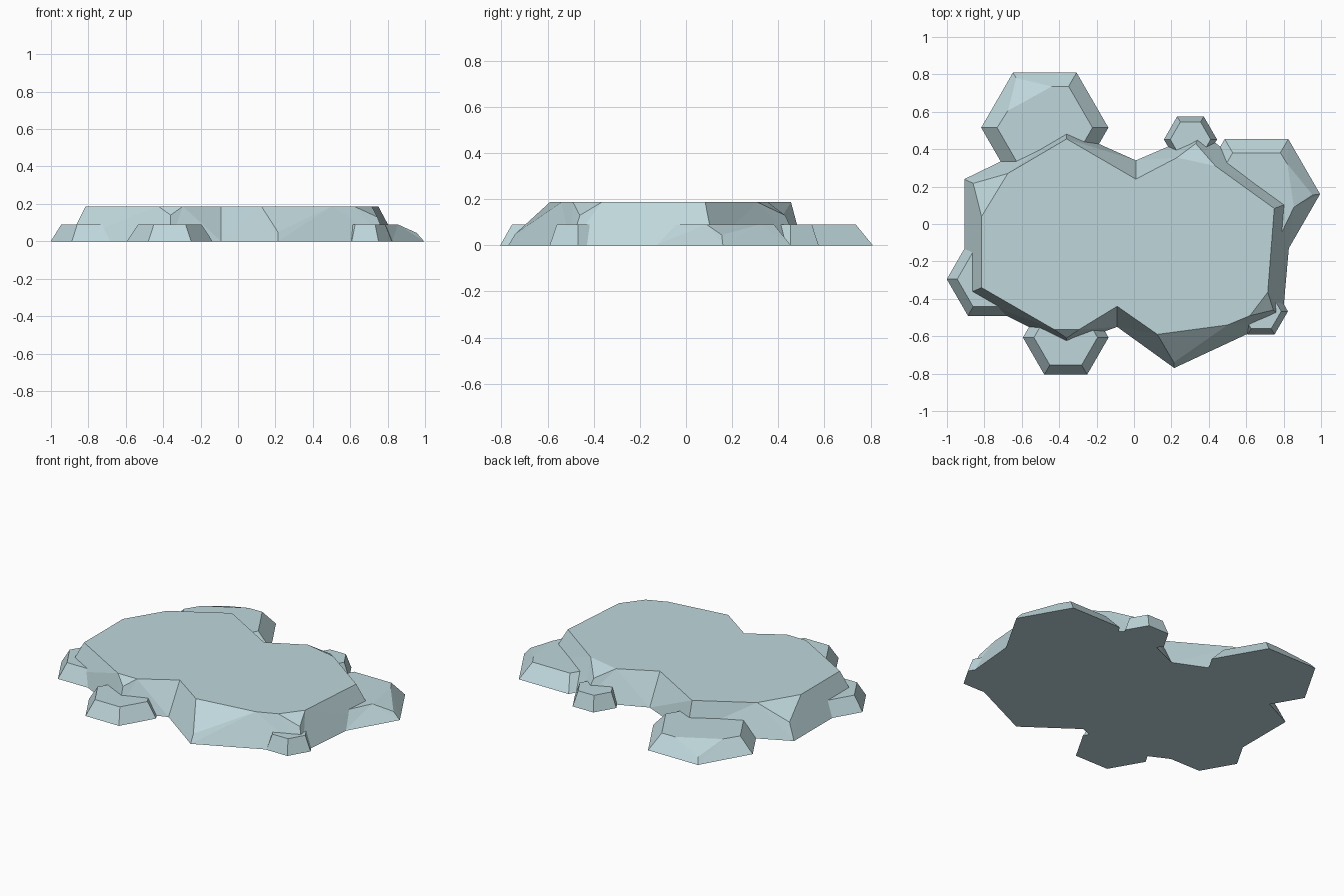
import bpy, bmesh
from math import cos, sin, pi

if "Cube" in bpy.data.objects:
    bpy.data.objects.remove(bpy.data.objects["Cube"])

stone = bpy.data.materials.new("pale_stone")
stone.diffuse_color = (0.52, 0.68, 0.71, 1)
stone.use_nodes = True
stone.node_tree.nodes["Principled BSDF"].inputs["Base Color"].default_value = stone.diffuse_color


def build(name, corners, height):
    """Flat-topped rock. Each corner is (foot, top) or, when its tip is
    chipped off, (foot, top_before, chip_xyz, top_after)."""
    bm = bmesh.new()
    feet, before, after, chips = [], [], [], []
    for c in corners:
        feet.append(bm.verts.new((*c[0], 0)))
        before.append(bm.verts.new((*c[1], height)))
        if len(c) == 4:
            chips.append(bm.verts.new(c[2]))
            after.append(bm.verts.new((*c[3], height)))
        else:
            chips.append(None)
            after.append(before[-1])
    n = len(corners)
    for i in range(n):
        j = (i + 1) % n
        wall = [feet[i], feet[j], chips[j], before[j], after[i], chips[i]]
        bm.faces.new([v for v in wall if v])
        if chips[i]:
            bm.faces.new((before[i], chips[i], after[i]))
    top = []
    for a, b in zip(before, after):
        top += [a] if a is b else [a, b]
    bm.faces.new(top)
    bm.faces.new(feet[::-1])
    # walls are slightly non-planar, so split them cleanly
    bmesh.ops.triangulate(bm, faces=bm.faces[:])
    bmesh.ops.recalc_face_normals(bm, faces=bm.faces[:])
    mesh = bpy.data.meshes.new(name)
    bm.to_mesh(mesh)
    bm.free()
    mesh.materials.append(stone)
    bpy.context.collection.objects.link(bpy.data.objects.new(name, mesh))


def hex_rock(name, x, y, r_foot, r_top, chip=None):
    """Six-sided small rock; chip = (corner index, before, chip point, after)."""
    corners = []
    for k in range(6):
        c, s = cos(k * pi / 3), sin(k * pi / 3)
        corner = [(x + r_foot * c, y + r_foot * s), (x + r_top * c, y + r_top * s)]
        if chip and chip[0] == k:
            corner = [corner[0], *chip[1:]]
        corners.append(corner)
    build(name, corners, 0.09)


# Large central slab, counter-clockwise from front left
build("main_slab", [
    ((-.907, -.38), (-.815, -.34)),
    ((-.36, -.65), (-.425, -.565), (-.36, -.61, .14), (-.295, -.565)),
    ((-.09, -.55), (-.09, -.44)),
    ((.215, -.77), (.125, -.59), (.213, -.74, .05), (.50, -.54)),
    ((.795, -.50), (.62, -.49), (.745, -.46, .13), (.715, -.365)),
    ((.85, .12), (.75, .083)),
    ((.36, .49), (.435, .31), (.33, .43, .13), (.23, .355)),
    ((.01, .34), (.01, .24)),
    ((-.36, .505), (-.36, .455)),
    ((-.907, .24), (-.675, .27), (-.86, .217, .095), (-.815, .04)),
], 0.187)

# Small rocks around the rim
hex_rock("back_left_rock", -.477, .515, .34, .255,
         (2, (-.44, .735), (-.63, .78, .035), (-.675, .605)))
hex_rock("back_rock", .302, .452, .142, .108)
hex_rock("right_rock", .655, .16, .34, .255,
         (0, (.855, .09), (.955, .155, .045), (.82, .32)))
hex_rock("left_rock", -.775, -.295, .226, .17)
hex_rock("front_rock", -.365, -.607, .229, .17)
hex_rock("front_right_rock", .68, -.467, .143, .107)
